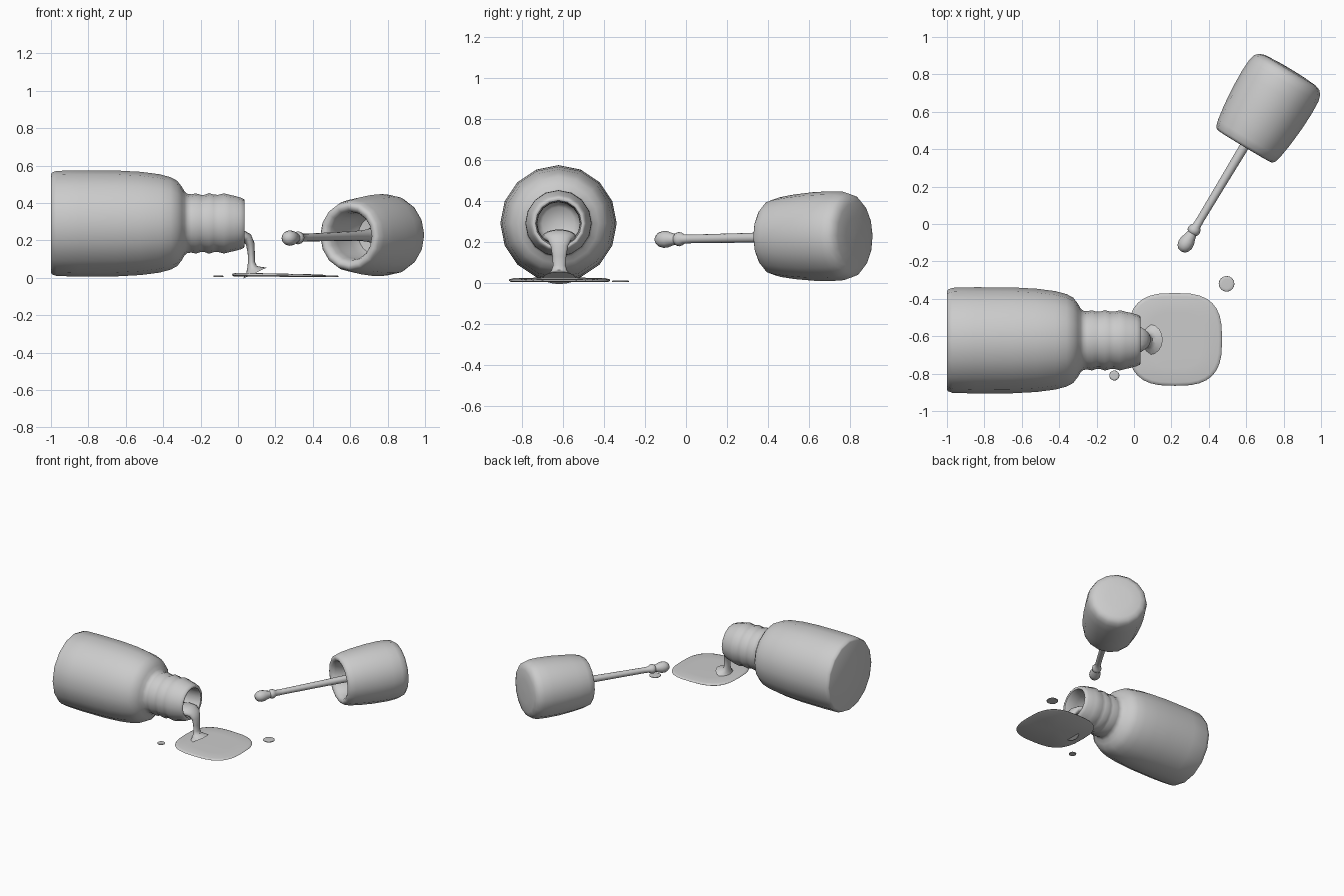
import bpy, bmesh, math
from mathutils import Vector, Matrix

if "Cube" in bpy.data.objects:
    bpy.data.objects.remove(bpy.data.objects["Cube"])


def loft(name, rings, angle=50):
    """Skin a list of equal-length rings and cap both ends."""
    bm = bmesh.new()
    loops = [[bm.verts.new(p) for p in ring] for ring in rings]
    n = len(loops[0])
    for a, b in zip(loops, loops[1:]):
        for i in range(n):
            j = (i + 1) % n
            bm.faces.new((a[i], a[j], b[j], b[i]))
    bm.faces.new(loops[0])
    bm.faces.new(loops[-1])
    bmesh.ops.recalc_face_normals(bm, faces=bm.faces)
    mesh = bpy.data.meshes.new(name)
    bm.to_mesh(mesh)
    bm.free()
    ob = bpy.data.objects.new(name, mesh)
    bpy.context.collection.objects.link(ob)
    bpy.ops.object.select_all(action='DESELECT')
    ob.select_set(True)
    bpy.context.view_layer.objects.active = ob
    bpy.ops.object.shade_smooth_by_angle(angle=math.radians(angle))
    return ob


def lathe(name, profile, origin, axis, segs=16):
    """Revolve (distance along axis, radius) pairs around an axis."""
    m = Matrix.Translation(origin) @ Vector(axis).to_track_quat('Z', 'Y').to_matrix().to_4x4()
    turn = [2 * math.pi * i / segs for i in range(segs)]
    return loft(name, [[m @ Vector((r * math.cos(a), r * math.sin(a), t)) for a in turn]
                       for t, r in profile])


# Bottle lying on its side: base, body, shoulder, ringed neck, hollow mouth
bottle = [(-1, .262), (-.995, .272), (-.97, .281), (-.85, .284), (-.65, .283), (-.52, .276),
          (-.42, .263), (-.36, .247), (-.325, .228), (-.30, .196), (-.285, .170), (-.27, .158),
          (-.25, .156), (-.225, .161), (-.20, .153), (-.18, .153), (-.155, .162), (-.13, .154),
          (-.105, .153), (-.075, .161), (-.045, .153), (-.02, .148), (.015, .138), (.032, .130),
          (.036, .122), (.032, .112), (.01, .106), (-.05, .104), (-.25, .104), (-.28, .08),
          (-.285, .01)]
lathe("bottle", bottle, (0, -.622, .291), (1, 0, 0))

# Cap with thick rounded rim and brush, sharing one tilted axis
origin, axis = (.59, .415, .223), (.515, .857, .017)
cap = [(.28, .01), (.27, .10), (.22, .122), (.08, .124), (.03, .130), (.008, .142), (0, .158),
       (.002, .172), (.015, .184), (.05, .194), (.13, .206), (.24, .216), (.34, .219),
       (.41, .216), (.445, .206), (.465, .188), (.475, .16), (.48, .09), (.482, .01)]
lathe("cap", cap, origin, axis)
brush = [(-.655, .006), (-.65, .022), (-.635, .035), (-.615, .041), (-.59, .040), (-.56, .030),
         (-.543, .026), (-.535, .033), (-.522, .035), (-.508, .031), (-.495, .022), (-.45, .021),
         (-.2, .023), (.05, .026), (.16, .030), (.22, .036), (.285, .05)]
lathe("brush", brush, origin, axis, 12)

# Poured liquid: elliptical sections (x, z, half width, half thickness) along a falling path
path = [(-.17, .205, .06, .015), (-.10, .213, .08, .035), (-.03, .222, .085, .04),
        (.02, .225, .078, .034), (.05, .212, .058, .028), (.066, .18, .042, .023),
        (.071, .13, .034, .019), (.072, .085, .031, .019), (.075, .058, .040, .026),
        (.082, .042, .056, .042), (.09, .025, .08, .07)]
rings = []
for i, (x, z, w, h) in enumerate(path):
    a, b = path[max(i - 1, 0)], path[min(i + 1, len(path) - 1)]
    tan = Vector((b[0] - a[0], 0, b[1] - a[1])).normalized()
    nor = Vector((-tan.z, 0, tan.x))
    rings.append([Vector((x, -.618, z)) + nor * h * math.sin(t) + Vector((0, w * math.cos(t), 0))
                  for t in (2 * math.pi * k / 16 for k in range(16))])
loft("liquid_stream", rings)


def blob(name, x, y, rx, ry, height, power, slope=0, segs=32):
    """Flat pool with a rounded edge and a superellipse outline."""
    rings = []
    for s, h in [(.02, 0), (.96, 0), (1, .35), (.985, .7), (.93, .92), (.6, 1), (.02, 1)]:
        ring = []
        for k in range(segs):
            c, d = math.cos(2 * math.pi * k / segs), math.sin(2 * math.pi * k / segs)
            u = s * math.copysign(abs(c) ** (2 / power), c)
            v = s * math.copysign(abs(d) ** (2 / power), d)
            ring.append((x + rx * u, y + ry * v, .004 + h * height - slope * (u - 1) * (.4 + .6 * h)))
        rings.append(ring)
    loft(name, rings)


# Puddle and stray droplets
blob("puddle", .219, -.617, .252, .248, .014, 2.9, .005)
blob("large_droplet", .495, -.32, .042, .042, .008, 2, segs=16)
blob("small_droplet", -.105, -.81, .027, .027, .008, 2, segs=16)
